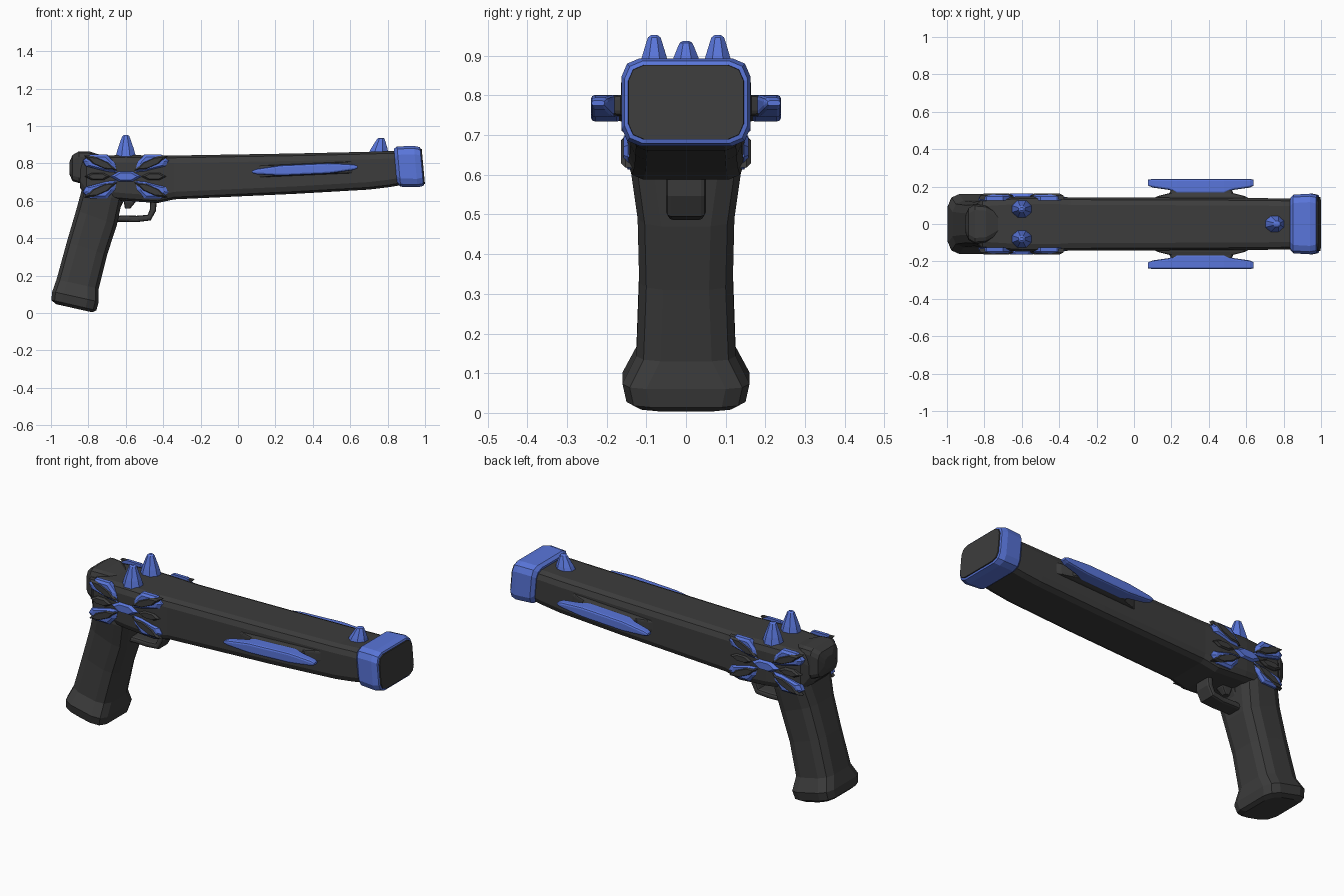
import bpy, bmesh, math
from mathutils import Vector as V

if "Cube" in bpy.data.objects:
    bpy.data.objects.remove(bpy.data.objects["Cube"])


def material(name, col):
    m = bpy.data.materials.new(name)
    m.diffuse_color = (*col, 1)
    m.use_nodes = True
    m.node_tree.nodes["Principled BSDF"].inputs["Base Color"].default_value = m.diffuse_color
    return m


DARK = material("dark_metal", (0.045, 0.045, 0.045))
BLUE = material("blue_accent", (0.10, 0.18, 0.70))
X, Y, Z = V((1, 0, 0)), V((0, 1, 0)), V((0, 0, 1))


def loft(name, sections, mat):
    """Skin closed rings of equal point count and cap both ends."""
    bm = bmesh.new()
    rings = [[bm.verts.new(p) for p in s] for s in sections]
    n = len(rings[0])
    for a, b in zip(rings, rings[1:]):
        for i in range(n):
            j = (i + 1) % n
            bm.faces.new((a[i], a[j], b[j], b[i]))
    bm.faces.new(rings[0])
    bm.faces.new(rings[-1])
    bmesh.ops.recalc_face_normals(bm, faces=bm.faces)
    me = bpy.data.meshes.new(name)
    bm.to_mesh(me)
    bm.free()
    me.materials.append(mat)
    ob = bpy.data.objects.new(name, me)
    bpy.context.collection.objects.link(ob)
    return ob


def rounded(c, u, v, hu, hv, r):
    """Rectangle ring with two-facet rounded corners."""
    pts = []
    for su, sv in ((1, 1), (-1, 1), (-1, -1), (1, -1)):
        corner = [(hu, hv - r), (hu - .3 * r, hv - .3 * r), (hu - r, hv)]
        if su * sv < 0:
            corner.reverse()
        pts += [V(c) + u * su * a + v * sv * b for a, b in corner]
    return pts


# Barrel and receiver: x, bottom, top, half width
body = [(-.845, .67, .81, .10), (-.81, .62, .84, .135), (-.60, .60, .845, .148),
        (-.43, .588, .842, .148), (-.34, .608, .842, .142),
        (.30, .637, .853, .14), (.70, .66, .862, .138), (.80, .672, .866, .136), (.88, .685, .866, .135)]
loft("barrel", [rounded((x, 0, (a + b) / 2), Y, Z, w, (b - a) / 2, .04)
                for x, a, b, w in body], DARK)

# Rounded hump behind the receiver
hump = [(-.90, .775, .05, .035), (-.885, .775, .085, .07), (-.85, .78, .105, .085),
        (-.79, .78, .10, .083), (-.72, .77, .06, .07)]
loft("rear_hump", [rounded((x, 0, z), Y, Z, w, h, .03) for x, z, w, h in hump], DARK)

# Grip: back edge, front edge, half width
grip = [((-.975, .048), (-.78, .004), .13), ((-.998, .07), (-.757, .014), .15),
        ((-.993, .115), (-.745, .06), .16), ((-.97, .18), (-.745, .13), .125),
        ((-.915, .38), (-.70, .31), .118), ((-.865, .55), (-.648, .47), .122),
        ((-.835, .66), (-.62, .60), .14), ((-.81, .75), (-.60, .69), .13)]
rings = []
for (x0, z0), (x1, z1), w in grip:
    a, b = V((x0, 0, z0)), V((x1, 0, z1))
    rings.append(rounded((a + b) / 2, (b - a).normalized(), Y, (b - a).length / 2, w, .06))
loft("grip", rings, DARK)

# Muzzle cap and dark front plate, both leaning back slightly
up = V((-.09, 0, 1)).normalized()
cap = [(.842, .14, .095), (.86, .157, .108), (.95, .162, .111), (.982, .155, .104), (.985, .147, .096)]
loft("muzzle_cap", [rounded((x, 0, .783), Y, up, w, h, .045) for x, w, h in cap], BLUE)
loft("muzzle_plate", [rounded((x, 0, .783), Y, up, w, h, .04)
                      for x, w, h in ((.97, .147, .096), (.991, .145, .094))], DARK)

# Trigger guard swept along a path, and the trigger
path = [V((x, 0, z)) for x, z in ((-.71, .43), (-.675, .50), (-.62, .505), (-.54, .503),
                                  (-.475, .51), (-.455, .55), (-.45, .63))]
rings = []
for i, p in enumerate(path):
    t = (path[min(i + 1, len(path) - 1)] - path[max(i - 1, 0)]).normalized()
    rings.append(rounded(p, Y, t.cross(Y), .045 if i < 4 else .05, .017, .012))
loft("trigger_guard", rings, DARK)
loft("guard_brace", [rounded((x, 0, z), Y, X, .035, .02, .012)
                     for x, z in ((-.67, .49), (-.655, .55), (-.62, .62))], DARK)
loft("trigger", [rounded((x, 0, z), Y, X, w, d, .01)
                 for x, z, w, d in ((-.575, .63, .025, .04), (-.58, .59, .025, .03),
                                    (-.59, .56, .016, .015))], DARK)


# Top studs: tapered octagonal spikes
def spike(name, x, y, z, h, lean=0):
    rings = []
    for f, r in ((0, .056), (.35, .045), (.8, .026), (.95, .019), (1, .010)):
        rings.append([V((x + lean * f + r * 1.05 * math.cos(k * math.pi / 4 + .39),
                         y + r * .9 * math.sin(k * math.pi / 4 + .39), z + h * f))
                      for k in range(8)])
    loft(name, rings, BLUE)


spike("front_sight", .75, 0, .85, .087, .015)
for s, side in ((-1, "right"), (1, "left")):
    spike(side + "_rear_sight", -.60, s * .08, .835, .117)


# Flower ornament pieces: outline raised from the side wall with a bevelled top
def boss(name, outline, s, y0, y1, mat):
    c = sum(outline, V((0, 0))) / len(outline)
    rings = []
    for y, k in ((y0, 1), ((y0 + 2 * y1) / 3, .97), (y1, .72)):
        rings.append([V((c.x + (p.x - c.x) * k, s * y, c.y + (p.y - c.y) * k)) for p in outline])
    loft(name, rings, mat)


def lens(cx, cz, hu, hv, ang=0):
    pts = [(-1, 0), (-.45, .9), (.45, .9), (1, 0), (.45, -.9), (-.45, -.9)]
    ca, sa = math.cos(ang), math.sin(ang)
    return [V((cx + u * hu * ca - v * hv * sa, cz + u * hu * sa + v * hv * ca)) for u, v in pts]


for s, side in ((-1, "right"), (1, "left")):
    boss(side + "_flower_centre", lens(-.60, .73, .085, .03), s, .12, .163, BLUE)
    for dx in (-1, 1):
        for dz in (-1, 1):
            tag = f"{side}_{'front' if dx > 0 else 'back'}_{'upper' if dz > 0 else 'lower'}"
            # blue petal outline: narrow at the centre, blunt and forked outside
            petal = [(.045, .02), (.10, .025), (.215, .055), (.232, .085), (.19, .118),
                     (.10, .118), (.055, .07)]
            boss(tag + "_petal", [V((-.60 + dx * u, .73 + dz * v)) for u, v in petal],
                 s, .125, .157, BLUE)
            boss(tag + "_petal_inlay", lens(-.60 + dx * .135, .73 + dz * .072, .10, .024,
                                            dx * dz * .42), s, .13, .164, DARK)
    for dx in (-1, 1):
        boss(f"{side}_side_leaf_{dx + 1}", lens(-.60 + dx * .15, .73, .07, .022),
             s, .13, .158, DARK)

    # Side fin: long thin blade, slightly tilted, on a dark web
    fin = [(.075, .205, .238, .006), (.10, .195, .24, .015), (.19, .182, .24, .024),
           (.23, .163, .24, .028), (.48, .163, .24, .028), (.53, .182, .24, .024),
           (.62, .195, .24, .015), (.64, .205, .238, .006)]
    loft(side + "_fin", [rounded((x, s * (a + b) / 2, .768 + .045 * (x - .36)), Y, Z,
                                 (b - a) / 2, h, min(h, .012) * .9)
                         for x, a, b, h in fin], BLUE)
    loft(side + "_fin_web", [rounded((.36, s * y, .768), V((1, 0, .045)), Z, w, h, .012)
                             for y, w, h in ((.13, .27, .032), (.15, .23, .030),
                                             (.165, .17, .026), (.19, .16, .024))], DARK)
